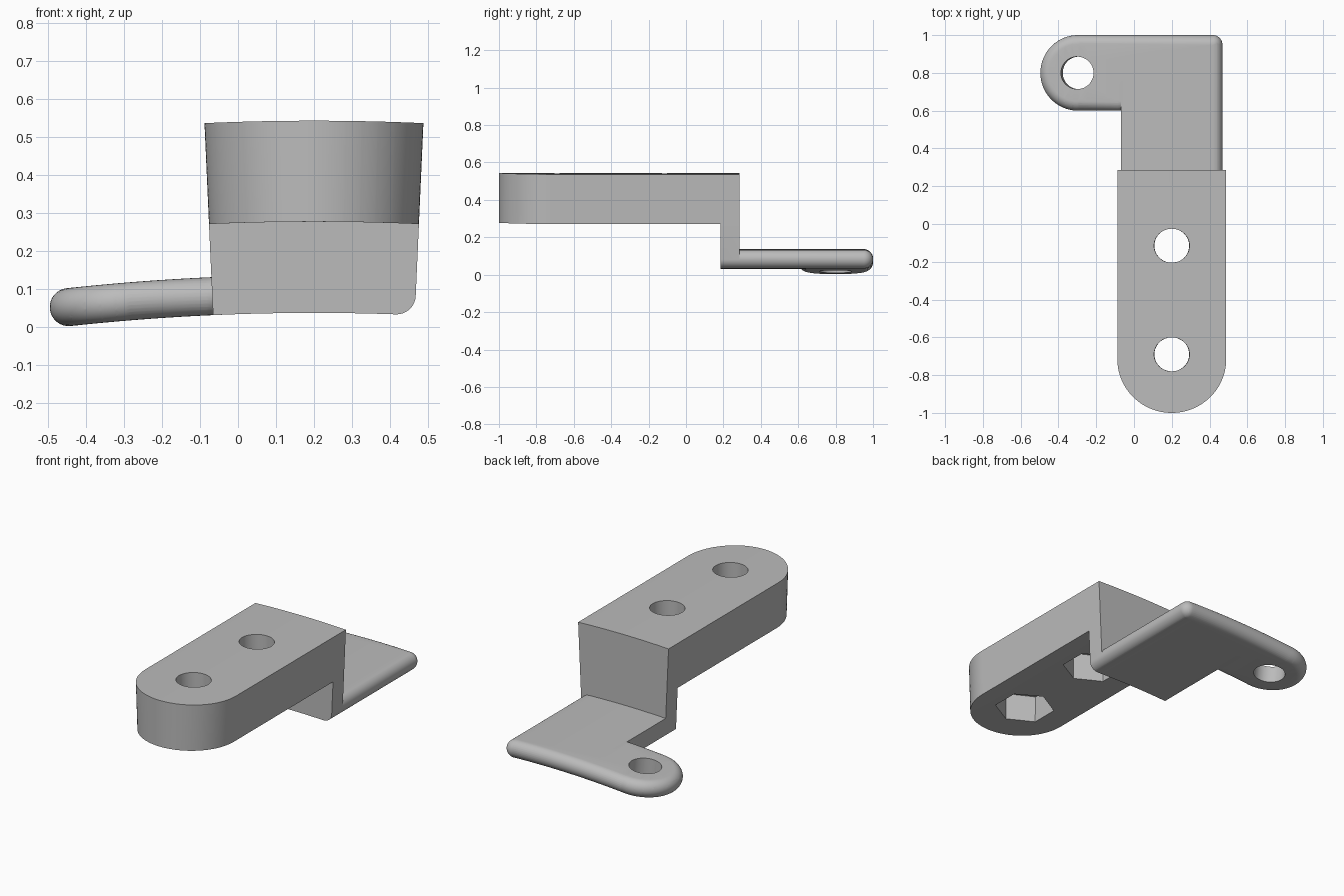
import bpy, bmesh
from math import sin, cos, pi, radians

if "Cube" in bpy.data.objects:
    bpy.data.objects.remove(bpy.data.objects["Cube"], do_unlink=True)

MID = 0.2                      # x of the bend axis and of the screw holes
HALF = 0.268                   # half width of the riser
LEFT, RIGHT = MID - HALF, MID + HALF
PLATE_Z, EDGE = 0.087, 0.05    # foot plate mid height, edge rounding
BEND = 6.0                     # bend radius at the plate mid height
BACK = 0.285                   # rear of the raised block


def arc(cx, cy, rx, ry, start, end, steps):
    angles = [radians(start + (end - start) * i / steps) for i in range(steps + 1)]
    return [(cx + rx * cos(a), cy + ry * sin(a)) for a in angles]


def loft(name, rings):
    """Closed solid through equal-length rings given as (outline, z)."""
    bm = bmesh.new()
    loops = [[bm.verts.new((x, y, z)) for x, y in pts] for pts, z in rings]
    n = len(loops[0])
    for low, high in zip(loops, loops[1:]):
        for i in range(n):
            j = (i + 1) % n
            bm.faces.new((low[i], low[j], high[j], high[i]))
    bm.faces.new(loops[0][::-1])
    bm.faces.new(loops[-1])
    bmesh.ops.recalc_face_normals(bm, faces=bm.faces)
    mesh = bpy.data.meshes.new(name)
    bm.to_mesh(mesh)
    bm.free()
    ob = bpy.data.objects.new(name, mesh)
    bpy.context.collection.objects.link(ob)
    return ob


def prism(name, outline, z0, z1):
    return loft(name, [(outline, z0), (outline, z1)])


def combine(target, other, operation):
    other.hide_render = True
    mod = target.modifiers.new(other.name, "BOOLEAN")
    mod.operation, mod.solver, mod.object = operation, "EXACT", other
    bpy.ops.object.select_all(action="DESELECT")
    bpy.context.view_layer.objects.active = target
    target.select_set(True)
    bpy.ops.object.modifier_apply(modifier=mod.name)
    bpy.data.objects.remove(other, do_unlink=True)


def plate_outline(d):
    """Foot plate with side arm; rounded sides move inward by d."""
    return ([(LEFT, 0.185), (RIGHT - d, 0.185)]
            + arc(RIGHT - EDGE, 1 - EDGE, EDGE - d, EDGE - d, 0, 90, 10)
            + arc(-0.297, 0.8, 0.2 - d, 0.2 - d, 90, 270, 40)
            + [(LEFT, 0.6 + d)])


# Raised block with a round front end
block_outline = arc(MID, -0.715, HALF, 0.285, 180, 360, 56) + [(RIGHT, BACK), (LEFT, BACK)]
bracket = prism("bracket", block_outline, 0.277, 0.543)

# Riser wall joining block and plate
wall = [(LEFT, 0.185), (RIGHT, 0.185), (RIGHT, BACK), (LEFT, BACK)]
combine(bracket, prism("riser", wall, PLATE_Z, 0.4), "UNION")

# Foot plate with fully rounded edges
rings = []
for i in range(17):
    a = -pi / 2 + pi * i / 16
    rings.append((plate_outline(min(EDGE * (1 - cos(a)), EDGE - 0.0005)),
                  PLATE_Z + EDGE * sin(a)))
combine(bracket, loft("foot_plate", rings), "UNION")

# Screw holes, with hexagonal nut pockets below the block
for y in (-0.115, -0.69):
    hole = arc(MID, y, 0.087, 0.09, 0, 352.5, 47)
    combine(bracket, prism("screw_hole", hole, 0.2, 0.7), "DIFFERENCE")
    nut = arc(MID, y, 0.158, 0.158, 90, 390, 5)
    combine(bracket, prism("nut_pocket", nut, 0.2, 0.435), "DIFFERENCE")
arm_hole = arc(-0.297, 0.8, 0.086, 0.086, 0, 352.5, 47)
combine(bracket, prism("arm_hole", arm_hole, -0.1, 0.25), "DIFFERENCE")

# Slice along x, then bend everything around a long axis parallel to y
bm = bmesh.new()
bm.from_mesh(bracket.data)
bmesh.ops.triangulate(bm, faces=bm.faces)
for i in range(25):
    bmesh.ops.bisect_plane(bm, geom=bm.verts[:] + bm.edges[:] + bm.faces[:], dist=1e-5,
                           plane_co=(-0.483 + 0.04 * i, 0, 0), plane_no=(1, 0, 0))
for v in bm.verts:
    angle = (v.co.x - MID) / BEND
    radius = BEND + v.co.z - PLATE_Z
    v.co.x = MID + radius * sin(angle)
    v.co.z = radius * cos(angle) - BEND + PLATE_Z
bm.to_mesh(bracket.data)
bm.free()

# Plain grey finish
grey = bpy.data.materials.new("light_grey")
grey.use_nodes = True
colour = (0.5, 0.5, 0.5, 1)
grey.diffuse_color = colour
grey.node_tree.nodes["Principled BSDF"].inputs["Base Color"].default_value = colour
bracket.data.materials.clear()
bracket.data.materials.append(grey)
for p in bracket.data.polygons:
    p.material_index = 0
bpy.ops.object.select_all(action="DESELECT")
bpy.context.view_layer.objects.active = bracket
bracket.select_set(True)
bpy.ops.object.shade_smooth_by_angle(angle=radians(30))
